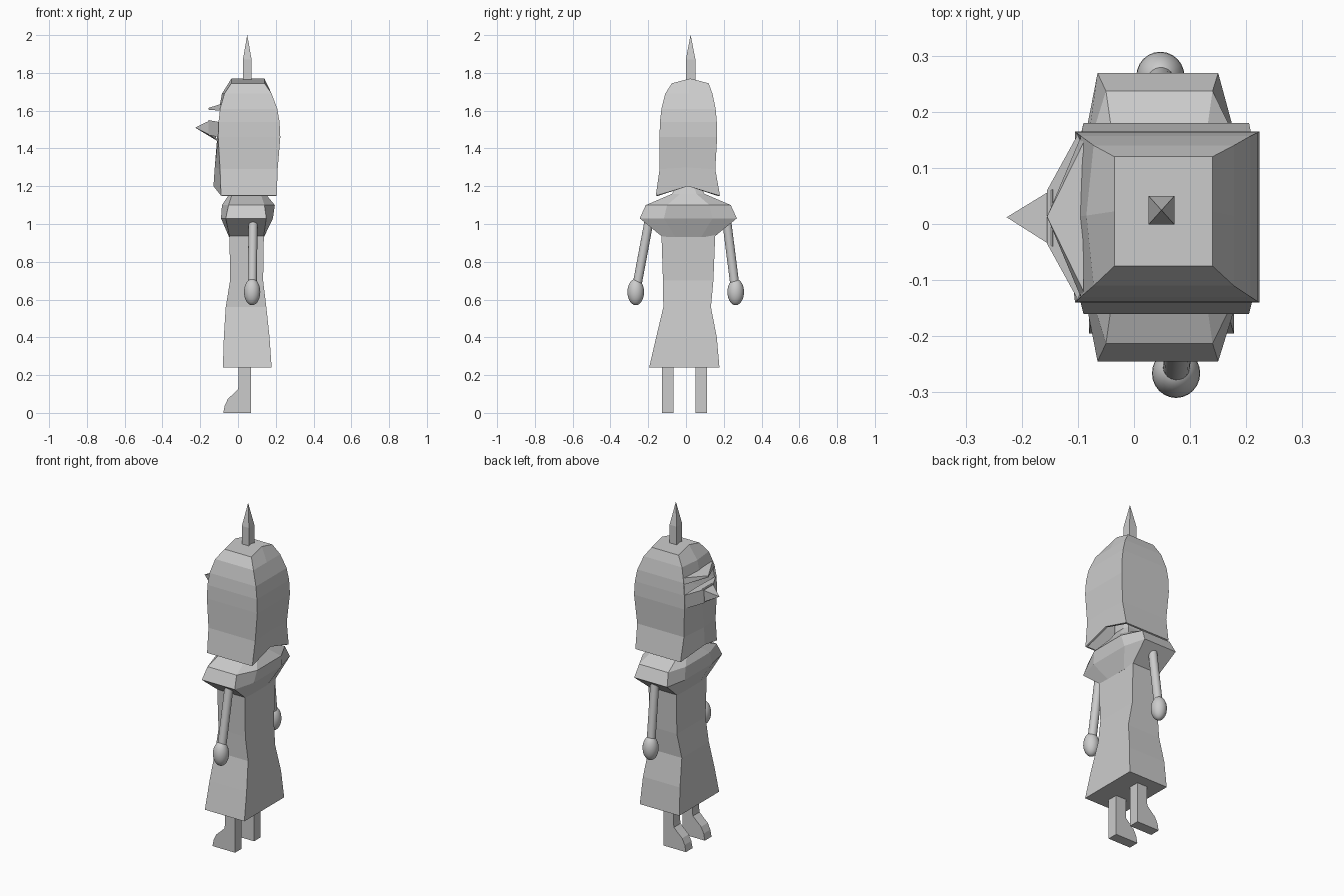
import bpy, bmesh, math
from mathutils import Vector

if "Cube" in bpy.data.objects:
    bpy.data.objects.remove(bpy.data.objects["Cube"])


def finish(name, bm):
    bmesh.ops.recalc_face_normals(bm, faces=bm.faces)
    me = bpy.data.meshes.new(name)
    bm.to_mesh(me)
    bm.free()
    ob = bpy.data.objects.new(name, me)
    bpy.context.collection.objects.link(ob)
    return ob


def loft(name, rings, bottom=True, top=True, skip=()):
    """Join rings of points; skip holds (level, side) pairs left open."""
    bm = bmesh.new()
    vs = [[bm.verts.new(p) for p in r] for r in rings]
    n = len(rings[0])
    for i in range(len(vs) - 1):
        for j in range(n):
            if (i, j) not in skip:
                k = (j + 1) % n
                bm.faces.new((vs[i][j], vs[i][k], vs[i + 1][k], vs[i + 1][j]))
    if bottom:
        bm.faces.new(vs[0])
    if top:
        bm.faces.new(vs[-1])
    return finish(name, bm)


def hull(name, pts):
    bm = bmesh.new()
    for p in pts:
        bm.verts.new(p)
    bmesh.ops.convex_hull(bm, input=bm.verts)
    return finish(name, bm)


def box_ring(z, x0, x1, y0, y1):
    return [(x0, y0, z), (x1, y0, z), (x1, y1, z), (x0, y1, z)]


def ridge_ring(z, zm, x0, xf, x1, y0, y1):
    """Box ring with extra front and back middle points at height zm."""
    ym = (y0 + y1) / 2
    return [(xf, ym, zm), (x0, y0, z), (x1, y0, z), (x1, ym, zm), (x1, y1, z), (x0, y1, z)]


# helmet: hollow shell, open underneath, with an eye slit
helmet = loft("helmet", [
    ridge_ring(1.15, 1.20, -.09, -.13, .205, -.16, .18),
    ridge_ring(1.29, 1.30, -.095, -.123, .21, -.14, .155),
    ridge_ring(1.46, 1.46, -.105, -.11, .224, -.14, .165),
    ridge_ring(1.54, 1.54, -.103, -.105, .22, -.138, .163),
    ridge_ring(1.61, 1.61, -.095, -.10, .208, -.13, .157),
    ridge_ring(1.69, 1.69, -.072, -.085, .178, -.11, .14),
    ridge_ring(1.745, 1.77, -.035, -.035, .14, -.075, .12),
], bottom=False, top=False, skip={(3, 0), (3, 5)})
bm = bmesh.new()
bm.from_mesh(helmet.data)
bmesh.ops.holes_fill(bm, edges=[e for e in bm.edges if e.is_boundary
                                and all(v.co.z > 1.7 for v in e.verts)])
bmesh.ops.recalc_face_normals(bm, faces=bm.faces)
bm.to_mesh(helmet.data)
bm.free()
sol = helmet.modifiers.new("thickness", "SOLIDIFY")
sol.thickness = .012

# brow, visor and pointed nose guard
hull("brow", [(-.095, -.13, 1.60), (-.095, .155, 1.60), (-.155, .013, 1.605),
              (-.09, -.12, 1.635), (-.09, .145, 1.635), (-.155, .013, 1.615)])
hull("visor", [(x, y, z) for x, y, dz in [(-.10, -.135, 0), (-.10, .16, 0),
               (-.155, -.035, .01), (-.155, .06, .01)] for z in (1.46 + dz, 1.54 + dz)])
hull("nose_guard", [(-.145, -.04, 1.55), (-.145, .062, 1.55), (-.11, .012, 1.44),
                    (-.145, -.03, 1.47), (-.145, .052, 1.47), (-.227, .012, 1.51)])

# spike on top of the helmet
loft("spike", [box_ring(1.74, .026, .072, -.001, .05), box_ring(1.87, .026, .072, -.001, .05),
               box_ring(2.0, .0485, .0495, .024, .025)])


# shoulders rising to the neck
def shoulder_ring(z, h, e0, e1, m0, m1):
    c = .012
    return [(m0, c - h * .5, z), (e0, c - h, z), (e1, c - h, z), (m1, c - h * .5, z),
            (m1, c + h * .5, z), (e1, c + h, z), (e0, c + h, z), (m0, c + h * .5, z)]


loft("shoulders", [
    shoulder_ring(.93, .135, -.045, .135, -.047, .137),
    shoulder_ring(1.03, .257, -.065, .15, -.09, .185),
    shoulder_ring(1.10, .225, -.05, .14, -.085, .195),
    shoulder_ring(1.16, .085, -.03, .12, -.045, .145),
    shoulder_ring(1.21, .06, 0, .10, -.01, .11),
    shoulder_ring(1.32, .055, 0, .10, -.01, .11),
])

# flared robe
loft("robe", [
    box_ring(.24, -.08, .178, -.195, .177),
    box_ring(.40, -.075, .167, -.158, .163),
    box_ring(.56, -.065, .15, -.12, .132),
    box_ring(.70, -.042, .133, -.122, .145),
    box_ring(.95, -.045, .137, -.13, .155),
])

# legs with feet pointing forward
foot = [(.07, 0), (-.078, 0), (-.07, .04), (-.053, .075), (-.02, .105),
        (0, .125), (.003, .145), (.003, .28), (.07, .28)]
for side, y in (("right", -.127), ("left", .05)):
    loft(side + "_leg", [[(x, y + w, z) for x, z in foot] for w in (0, .062)])

# arms and hands
for side, a, b in (("right", (.08, -.195, 1.02), (.075, -.266, .64)),
                   ("left", (.052, .215, 1.02), (.047, .263, .64))):
    a, b = Vector(a), Vector(b)
    d = a - b
    bpy.ops.mesh.primitive_cylinder_add(vertices=20, radius=.024, depth=d.length,
                                        location=(a + b) / 2,
                                        rotation=d.to_track_quat("Z", "Y").to_euler())
    bpy.context.object.name = side + "_arm"
    bpy.ops.object.shade_smooth_by_angle(angle=math.radians(40))
    bpy.ops.mesh.primitive_uv_sphere_add(segments=24, ring_count=14, radius=1, location=b)
    bpy.context.object.name = side + "_hand"
    bpy.context.object.scale = (.043, .044, .07)
    bpy.ops.object.shade_smooth()
